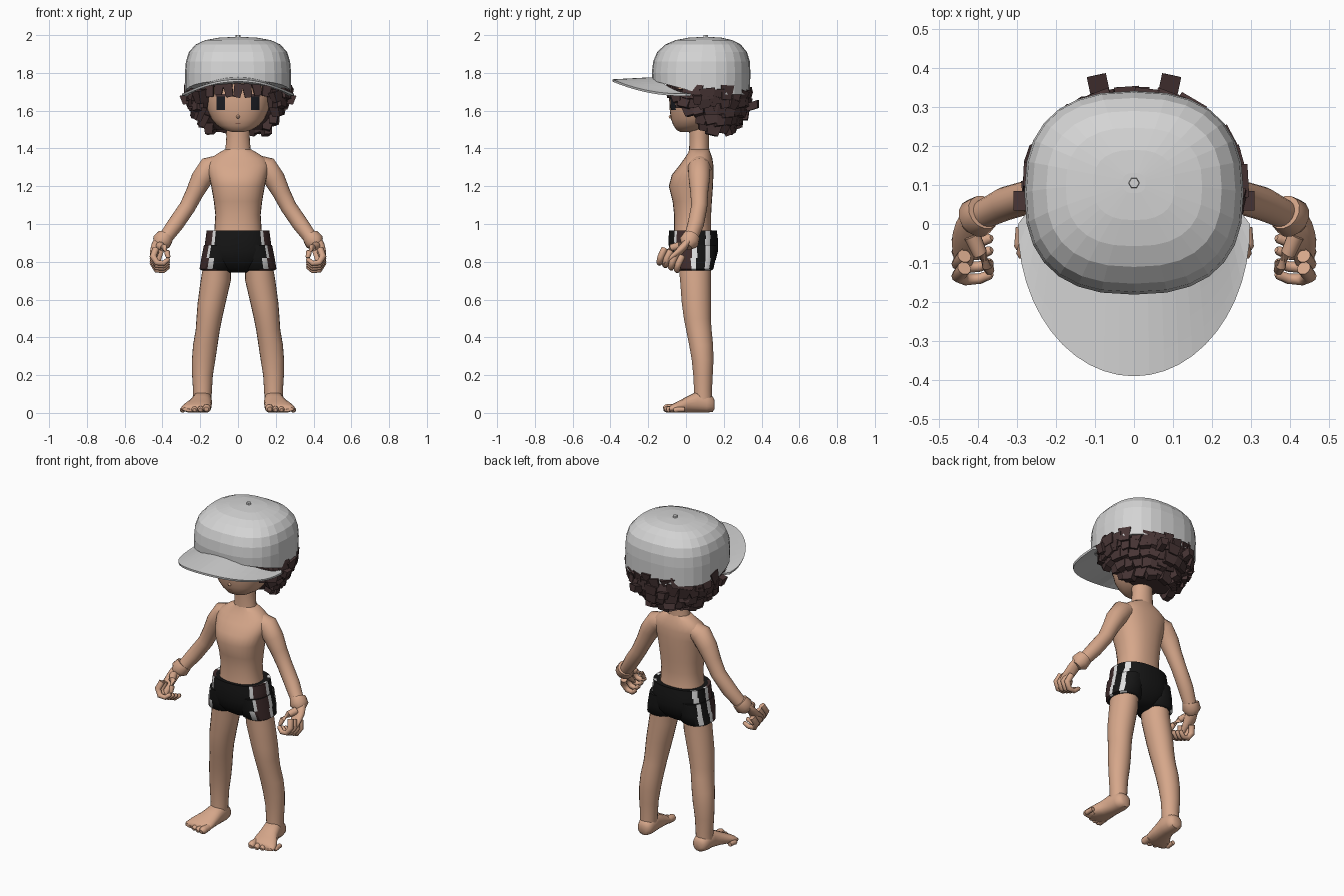
import bpy, bmesh, math, random
from mathutils import Vector, Matrix
from mathutils.bvhtree import BVHTree

if "Cube" in bpy.data.objects:
    bpy.data.objects.remove(bpy.data.objects["Cube"])

random.seed(4)


def material(name, r, g, b):
    m = bpy.data.materials.new(name)
    m.diffuse_color = (r, g, b, 1)
    m.use_nodes = True
    m.node_tree.nodes["Principled BSDF"].inputs["Base Color"].default_value = m.diffuse_color
    return m


SKIN = material("skin", 0.67, 0.385, 0.255)
CAP = material("cap_grey", 0.66, 0.66, 0.66)
BLACK = material("shorts_black", 0.008, 0.008, 0.008)
BROWN = material("panel_brown", 0.05, 0.025, 0.025)
WHITE = material("stripe_white", 0.75, 0.75, 0.75)
HAIR = material("hair_brown", 0.065, 0.036, 0.036)
EYE = material("eye_dark", 0.012, 0.013, 0.018)
LIP = material("lip", 0.35, 0.16, 0.11)


def finish(name, bm, mats, smooth=True, angle=50):
    bmesh.ops.recalc_face_normals(bm, faces=bm.faces)
    me = bpy.data.meshes.new(name)
    bm.to_mesh(me)
    bm.free()
    ob = bpy.data.objects.new(name, me)
    bpy.context.collection.objects.link(ob)
    for m in mats:
        me.materials.append(m)
    if smooth:
        bpy.ops.object.select_all(action='DESELECT')
        ob.select_set(True)
        bpy.context.view_layer.objects.active = ob
        bpy.ops.object.shade_smooth_by_angle(angle=math.radians(angle))
    return ob


def ring(c, u, v, n, e=2.0):
    """Superellipse ring around c with half axes u and v."""
    f = lambda t: math.copysign(abs(t) ** (2 / e), t)
    return [Vector(c) + Vector(u) * f(math.cos(2 * math.pi * i / n))
            + Vector(v) * f(math.sin(2 * math.pi * i / n)) for i in range(n)]


def add_loft(bm, rings, side=1):
    vs = [[bm.verts.new((p.x * side, p.y, p.z)) for p in r] for r in rings]
    n = len(rings[0])
    for a, b in zip(vs, vs[1:]):
        for i in range(n):
            bm.faces.new((a[i], a[(i + 1) % n], b[(i + 1) % n], b[i]))
    bm.faces.new(vs[0])
    bm.faces.new(vs[-1])


def stack(rows, n=24, e=2.0):
    """Level rings from rows of (z, cx, cy, rx, ry)."""
    return [ring((cx, cy, z), (rx, 0, 0), (0, ry, 0), n, e) for z, cx, cy, rx, ry in rows]


def tube(rows, n=12):
    """Rings across a path of (x, y, z, radius), with a rounded tip."""
    pts = [Vector(r[:3]) for r in rows]
    rad = [r[3] for r in rows]
    d = (pts[-1] - pts[-2]).normalized()
    pts.append(pts[-1] + d * rad[-1] * 0.6)
    rad.append(rad[-1] * 0.55)
    out = []
    for i, p in enumerate(pts):
        t = (pts[min(i + 1, len(pts) - 1)] - pts[max(i - 1, 0)]).normalized()
        ref = Vector((0, 1, 0)) if abs(t.y) < 0.8 else Vector((1, 0, 0))
        u = t.cross(ref).normalized()
        out.append(ring(p, u * rad[i], t.cross(u) * rad[i], n))
    return out


def loft(name, rings, mat, side=1, smooth=True, angle=50):
    bm = bmesh.new()
    add_loft(bm, rings, side)
    return finish(name, bm, [mat], smooth, angle)


# Torso, neck and head
loft("torso", stack([(0.90, 0, .04, .14, .11), (0.97, 0, .035, .125, .098), (1.05, 0, .035, .12, .098),
                     (1.12, 0, .033, .128, .104), (1.20, 0, .026, .142, .117), (1.26, 0, .035, .155, .11),
                     (1.31, 0, .055, .165, .09), (1.345, 0, .065, .15, .075), (1.375, 0, .07, .105, .06),
                     (1.395, 0, .07, .07, .052)], 28, 2.3), SKIN)
loft("neck", stack([(1.35, 0, .07, .078, .055), (1.40, 0, .07, .066, .053),
                    (1.46, 0, .07, .062, .052), (1.54, 0, .07, .064, .055)], 20), SKIN)
head = loft("head", stack([(1.487, 0, .0, .03, .03), (1.497, 0, .015, .07, .065), (1.52, 0, .035, .11, .1),
                           (1.555, 0, .05, .14, .13), (1.61, 0, .065, .165, .152), (1.68, 0, .07, .18, .16),
                           (1.76, 0, .075, .18, .155)], 32, 2.2), SKIN)
loft("nose", tube([(0, -.06, 1.575, .014), (0, -.085, 1.566, .009)], 8), SKIN)

# Eyes and mouth: thin plates laid over the face
tree = BVHTree.FromPolygons([v.co for v in head.data.vertices], [p.vertices for p in head.data.polygons])


def face_plate(name, x0, x1, z0, z1, mat, n=6):
    bm = bmesh.new()
    g = []
    for i in range(n + 1):
        for j in range(n + 1):
            p = Vector((x0 + (x1 - x0) * i / n, -1, z0 + (z1 - z0) * j / n))
            hit = tree.ray_cast(p, Vector((0, 1, 0)))[0]
            g.append(bm.verts.new(hit - Vector((0, .004, 0))))
    for i in range(n):
        for j in range(n):
            k = i * (n + 1) + j
            bm.faces.new((g[k], g[k + n + 1], g[k + n + 2], g[k + 1]))
    return finish(name, bm, [mat])


face_plate("mouth", -.014, .014, 1.53, 1.535, LIP)
for s, label in ((1, "left"), (-1, "right")):
    face_plate(label + "_eye", s * .068, s * .114, 1.603, 1.675, EYE)
    face_plate(label + "_eyelash", s * .062, s * .12, 1.675, 1.688, HAIR)

    # Arms
    loft(label + "_arm", tube([(.10, .07, 1.315, .05), (.15, .07, 1.30, .06), (.195, .07, 1.235, .056),
                               (.23, .07, 1.165, .047), (.268, .07, 1.09, .043), (.33, .052, 1.0, .043),
                               (.385, .025, .925, .037), (.405, .01, .895, .036)], 18), SKIN, s)
    loft(label + "_wrist_crease", tube([(.385, .03, .935, .046), (.405, .015, .905, .052)], 14), SKIN, s)

    # Hands with curled fingers
    loft(label + "_palm", [ring(c, u, v, 14, 2.4) for c, u, v in (
        ((.41, .01, .915), (.03, .0, .01), (0, .035, .02)), ((.425, -.02, .875), (.034, 0, .01), (0, .048, .03)),
        ((.435, -.05, .84), (.032, 0, .01), (0, .055, .03)), ((.437, -.075, .81), (.026, 0, .01), (0, .05, .03)),
        ((.437, -.088, .795), (.012, 0, .005), (0, .03, .02)))], SKIN, s)
    for k, nm in enumerate(("little", "ring", "middle", "index")):
        y = -.035 - .031 * k
        z = .795 + .013 * k
        loft(f"{label}_{nm}_finger", tube([(.435, y + .015, z + .035, .018), (.45, y - .005, z - .005, .018),
                                           (.43, y - .014, z - .038, .016), (.395, y - .012, z - .042, .014),
                                           (.37, y - .002, z - .022, .012)], 10), SKIN, s)
    loft(label + "_thumb", tube([(.415, -.03, .885, .022), (.395, -.075, .875, .019),
                                 (.375, -.105, .85, .016), (.37, -.12, .825, .012)], 10), SKIN, s)

    # Legs, feet and toes
    loft(label + "_leg", stack([(.83, .105, .045, .07, .09), (.70, .118, .05, .08, .082),
                                (.58, .14, .055, .074, .078), (.50, .152, .06, .068, .072),
                                (.44, .16, .068, .064, .068), (.36, .173, .08, .065, .064),
                                (.28, .182, .088, .062, .058), (.20, .188, .09, .055, .052),
                                (.12, .188, .09, .05, .048), (.05, .19, .09, .048, .05)], 22), SKIN, s)
    foot = [(.152, .187, .045, .022, .022), (.142, .187, .046, .04, .04), (.11, .188, .054, .05, .053),
            (.06, .19, .058, .052, .057), (.01, .2, .045, .06, .044), (-.04, .216, .032, .076, .031),
            (-.075, .224, .024, .078, .022), (-.088, .225, .02, .07, .014)]
    loft(label + "_foot", [ring((cx, y, cz), (rx, 0, 0), (0, 0, rz), 20, 2.3)
                           for y, cx, cz, rx, rz in foot], SKIN, s)
    for k in range(5):
        x, r = .163 + .032 * k, (.022, .017, .016, .015, .014)[k]
        y = -.106 + .003 * k * k
        loft(f"{label}_toe_{k + 1}", tube([(x, y + .05, r + .004, r * .9), (x + .002, y + .01, r + .003, r),
                                           (x + .003, y, r + .001, r)], 10), SKIN, s)

# Shorts: hips and two short legs, striped down the outer sides
bm = bmesh.new()
add_loft(bm, stack([(.962, 0, .037, .15, .112), (.965, 0, .037, .166, .126), (.92, 0, .038, .172, .131),
                    (.86, 0, .04, .18, .13), (.81, 0, .04, .165, .118), (.765, 0, .04, .11, .085),
                    (.742, 0, .04, .05, .05)], 128, 2.3))
for s in (1, -1):
    add_loft(bm, stack([(.89, .098, .04, .082, .118), (.82, .106, .042, .088, .116),
                        (.762, .114, .045, .09, .1), (.755, .114, .045, .08, .09)], 96, 2.2), s)
for f in bm.faces:
    c = f.calc_center_median()
    if abs(c.x) > .115 and f.calc_area() < .004:
        if -.062 < c.y < -.05 or .03 < c.y < .056 or .102 < c.y < .128:
            f.material_index = 1
        elif -.05 <= c.y <= .03:
            f.material_index = 2
finish("shorts", bm, [BLACK, WHITE, BROWN])

# Hair: inner mass plus rows of chunky curls
loft("hair_base", stack([(1.50, 0, .13, .13, .07), (1.53, 0, .14, .17, .11), (1.58, 0, .14, .205, .155),
                         (1.65, 0, .14, .24, .18), (1.74, 0, .13, .25, .19)], 20), HAIR, 1, False)
bm = bmesh.new()


def lock(x, y, z, w, t, h, yaw, tilt=0.0, roll=0.0, taper=.7):
    m = Matrix.Translation((x, y, z)) @ Matrix.Rotation(yaw, 4, 'Z') @ Matrix.Rotation(tilt, 4, 'Y') \
        @ Matrix.Rotation(roll, 4, 'X')
    vs = bmesh.ops.create_cube(bm, size=1)["verts"]
    for v in vs:
        k = taper if v.co.z < 0 else 1
        v.co = m @ Vector((v.co.x * t * k, v.co.y * w * k, v.co.z * h))


R = random.uniform
for z, rx, ry, a0, a1, n in ((1.685, .262, .225, -38, 218, 20), (1.645, .25, .222, -30, 210, 19),
                             (1.60, .222, .205, -22, 202, 17), (1.555, .19, .175, -8, 188, 14),
                             (1.515, .155, .14, 0, 180, 10)):
    for i in range(n):
        a = math.radians(a0 + (a1 - a0) * i / (n - 1) + R(-3, 3))
        lock(rx * math.cos(a), .1 + ry * math.sin(a), z + R(-.012, .012), R(.06, .09), R(.04, .065),
             R(.055, .08), a, R(-.35, .25), R(-.3, .3))
for s in (1, -1):
    lock(s * .09, .35, 1.625, .05, .08, .04, math.radians(90 - s * 12), -.3)   # back flicks
    lock(s * .275, .06, 1.66, .05, .06, .05, 0 if s > 0 else math.pi, .2)      # side flicks
    lock(s * .185, -.03, 1.665, .05, .05, .1, -s * .9 + (0 if s > 0 else math.pi))
for i in range(7):                                                             # fringe
    x = -.15 + .05 * i
    lock(x, -.092 + 1.6 * x * x, 1.715 + R(-.012, .008), .052, .022, .075, -math.pi / 2 + x * 2, 0, R(-.2, .2))
finish("hair_curls", bm, [HAIR], False)

# Cap crown, with its rim raised at the front
crown = stack([(1.685, 0, .08, .28, .258), (1.80, 0, .08, .281, .261), (1.86, 0, .082, .276, .256),
               (1.91, 0, .085, .26, .238), (1.95, 0, .09, .225, .2), (1.973, 0, .095, .175, .152),
               (1.986, 0, .1, .105, .09), (1.99, 0, .105, .03, .026)], 28, 2.5)
for p in crown[0]:
    p.z += .075 * max(0, (.1 - p.y) / .28)
loft("cap_crown", crown, CAP, 1, False)
loft("cap_button", stack([(1.985, 0, .105, .015, .015), (2.0, 0, .105, .013, .013)], 6), CAP, 1, False)

# Cap brim: arched sheet
bm = bmesh.new()
N, M = 24, 4
grid = []
for i in range(N + 1):
    a = math.radians(-90 + 180 * i / N)
    for j in range(M + 1):
        q = j / M
        grid.append(bm.verts.new(((.27 + .027 * q) * math.sin(a), .035 * (1 - q) - (.195 + .195 * q) * math.cos(a),
                                  1.772 - .012 * q * math.cos(a) - .088 * math.sin(a) ** 2)))
for i in range(N):
    for j in range(M):
        k = i * (M + 1) + j
        bm.faces.new((grid[k], grid[k + 1], grid[k + M + 2], grid[k + M + 1]))
brim = finish("cap_brim", bm, [CAP], False)
mod = brim.modifiers.new("thickness", 'SOLIDIFY')
mod.thickness = .012
mod.offset = 0
